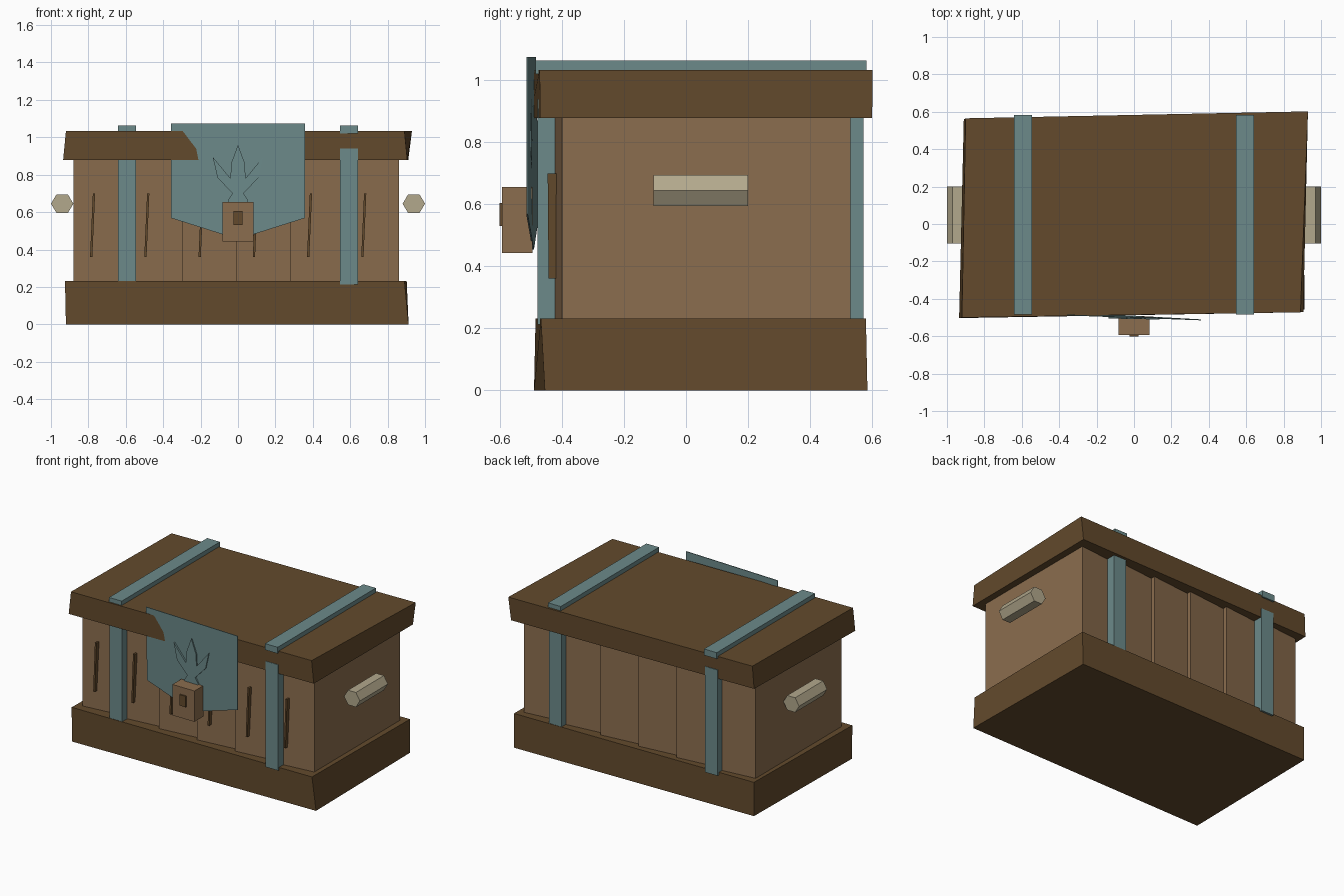
import bpy, bmesh, math

if "Cube" in bpy.data.objects:
    bpy.data.objects.remove(bpy.data.objects["Cube"])


def mat(name, r, g, b):
    def lin(c):
        c /= 255
        return c / 12.92 if c <= 0.04045 else ((c + 0.055) / 1.055) ** 2.4
    m = bpy.data.materials.new(name)
    m.diffuse_color = (lin(r), lin(g), lin(b), 1)
    m.use_nodes = True
    m.node_tree.nodes["Principled BSDF"].inputs["Base Color"].default_value = m.diffuse_color
    return m


WOOD = mat("light wood", 139, 109, 78)
DARK = mat("dark wood", 99, 74, 44)
METAL = mat("teal metal", 108, 138, 138)
BONE = mat("pale handle", 178, 168, 140)


def loft(name, ring_a, ring_b, material):
    """Closed solid between two matching rings of 3D points."""
    bm = bmesh.new()
    a = [bm.verts.new(p) for p in ring_a]
    b = [bm.verts.new(p) for p in ring_b]
    n = len(a)
    bm.faces.new(a)
    bm.faces.new(b[::-1])
    for i in range(n):
        bm.faces.new((a[i], b[i], b[(i + 1) % n], a[(i + 1) % n]))
    bmesh.ops.recalc_face_normals(bm, faces=bm.faces)
    me = bpy.data.meshes.new(name)
    bm.to_mesh(me)
    bm.free()
    me.materials.append(material)
    ob = bpy.data.objects.new(name, me)
    bpy.context.collection.objects.link(ob)
    return ob


def slab(name, low, high, z0, z1, material):
    return loft(name, [(x, y, z0) for x, y in low], [(x, y, z1) for x, y in high], material)


def box(name, x0, x1, y0, y1, z0, z1, material):
    c = [(x0, y0), (x1, y0), (x1, y1), (x0, y1)]
    return slab(name, c, c, z0, z1, material)


# Crooked base and lid
slab("base", [(-.92, -.49), (.912, -.455), (.90, .585), (-.905, .555)],
     [(-.925, -.485), (.89, -.468), (.902, .58), (-.905, .555)], 0, .232, DARK)
slab("lid", [(-.935, -.503), (.905, -.47), (.91, .60), (-.91, .56)],
     [(-.92, -.50), (.89, -.472), (.93, .602), (-.90, .565)], .878, 1.033, DARK)

# Body planks, each skewed a little so the seams step, with a nick on the front
for i in range(6):
    x0 = -.88 + i * .29
    x1 = x0 + .29
    c = [(x0, -.43), (x1, -.40), (x1, .53), (x0, .50)]
    slab(f"plank_{i + 1}", c, c, .2, .9, WOOD)
    m = x0 + .095
    lo = [(m - .006, -.443), (m + .006, -.443), (m + .006, -.41), (m - .006, -.41)]
    hi = [(x + .015, y - .003) for x, y in lo]
    slab(f"nick_{i + 1}", lo, hi, .36, .70, DARK)

# Metal bands
for x, side in ((-.593, "left"), (.593, "right")):
    a, b = x - .048, x + .048
    box(f"{side}_front_band", a, b, -.479, -.40, .213, .94, METAL)
    box(f"{side}_back_band", a, b, .50, .573, .213, .94, METAL)
    box(f"{side}_top_band", a, b, -.485, .582, 1.02, 1.063, METAL)

# Hexagonal side handles
for s, side in ((-1, "left"), (1, "right")):
    ring = [(s * .94 + .06 * math.cos(k * math.pi / 3), .645 + .058 * math.sin(k * math.pi / 3))
            for k in range(6)]
    loft(f"{side}_handle", [(x, -.105, z) for x, z in ring],
         [(x, .20, z) for x, z in ring], BONE)

# Lock flap, slightly twisted so the lid cuts through its left side
flap = [(-.357, -.489, 1.075), (.357, -.515, 1.075), (.357, -.515, .568),
        (0, -.495, .455), (-.357, -.478, .568)]
loft("lock_flap", flap, [(x, y + .005, z) for x, y, z in flap], METAL)

# Leaf ornament on the flap
half = [(.037, .86), (.04, .78), (.135, .895), (.11, .785), (.03, .70), (.055, .66)]
leaf = [(0, .96)] + half + [(0, .60)] + [(-x, z) for x, z in half[::-1]]
loft("leaf_ornament", [(x, -.508 - .02 * x, z) for x, z in leaf],
     [(x, -.496 - .02 * x, z) for x, z in leaf], METAL)

# Lock and keyhole
box("lock", -.084, .084, -.593, -.495, .443, .655, WOOD)
box("keyhole", -.024, .024, -.602, -.59, .53, .605, DARK)
